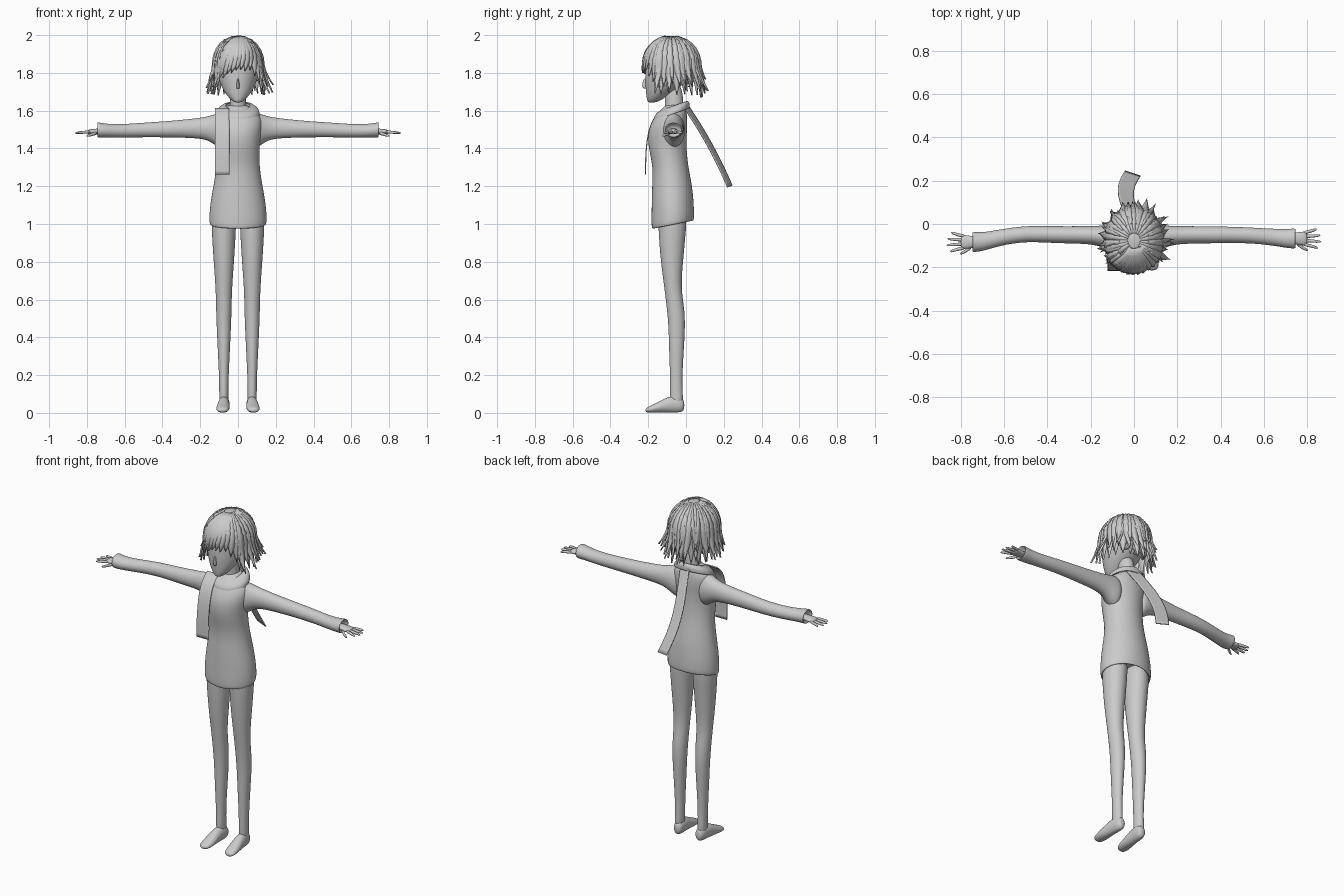
import bpy, bmesh, math, random
from mathutils import Vector as V

random.seed(4)
cube = bpy.data.objects.get("Cube")
if cube:
    bpy.data.objects.remove(cube)

GREY = (0.6, 0.6, 0.6, 1)
mat = bpy.data.materials.new("plain grey")
mat.use_nodes = True
mat.diffuse_color = GREY
mat.node_tree.nodes["Principled BSDF"].inputs["Base Color"].default_value = GREY


def finish(name, bm, subdiv=2, thick=0, fix=True):
    if fix:
        bmesh.ops.recalc_face_normals(bm, faces=bm.faces[:])
    for f in bm.faces:
        f.smooth = True
    me = bpy.data.meshes.new(name)
    bm.to_mesh(me)
    bm.free()
    me.materials.append(mat)
    ob = bpy.data.objects.new(name, me)
    bpy.context.collection.objects.link(ob)
    if subdiv:
        m = ob.modifiers.new("smooth", 'SUBSURF')
        m.levels = m.render_levels = subdiv
    if thick:
        ob.modifiers.new("thickness", 'SOLIDIFY').thickness = thick
    return ob


def add_loft(bm, rows, n=16, caps=True):
    """Skin elliptical rings given as (centre, half axis u, half axis v)."""
    rings = []
    for c, u, v in rows:
        turns = [2 * math.pi * k / n for k in range(n)]
        rings.append([bm.verts.new(c + u * math.cos(t) + v * math.sin(t)) for t in turns])
    for a, b in zip(rings, rings[1:]):
        for k in range(n):
            bm.faces.new((a[k], a[k - 1], b[k - 1], b[k]))
    if caps:
        bm.faces.new(rings[0])
        bm.faces.new(rings[-1])


def loft(name, rows, n=16, caps=True, thick=0, subdiv=2):
    bm = bmesh.new()
    add_loft(bm, rows, n, caps)
    return finish(name, bm, subdiv, thick)


def level(z, half, y0, y1, x=0, tilt=0):
    """Horizontal ring, optionally rising toward the back."""
    d = (y1 - y0) / 2
    return V((x, (y0 + y1) / 2, z)), V((half, 0, 0)), V((0, d, d * tilt))


def across(x, y, z, hy, hz):
    return V((x, y, z)), V((0, hy, 0)), V((0, 0, hz))


# sweater body, with the hem folded inward
loft("sweater", [
    level(1.07, .12, -.145, .01, 0, .2), level(1.0, .138, -.165, .03, 0, .2),
    level(.992, .152, -.182, .043, 0, .2), level(1.02, .156, -.186, .046, 0, .2),
    level(1.1, .152, -.184, .044), level(1.2, .133, -.182, .036),
    level(1.3, .116, -.176, .014), level(1.4, .115, -.2, .004),
    level(1.48, .125, -.206, .006), level(1.54, .135, -.185, .01),
    level(1.585, .115, -.155, .006), level(1.612, .075, -.125, 0),
    level(1.635, .045, -.105, -.015)])

loft("neck", [level(1.56, .05, -.115, -.01), level(1.63, .043, -.11, -.012),
              level(1.75, .043, -.12, -.02)])

# head with a pointed chin
loft("head", [
    level(1.642, .014, -.2, -.165), level(1.655, .036, -.207, -.13),
    level(1.69, .068, -.212, -.08), level(1.74, .095, -.217, -.01),
    level(1.8, .115, -.218, .04), level(1.87, .122, -.215, .055),
    level(1.93, .1, -.19, .04), level(1.97, .05, -.14, 0)], 20)
loft("nose", [level(1.715, .012, -.225, -.195), level(1.73, .009, -.238, -.195),
              level(1.775, .005, -.224, -.2)], 8)

# arms, hands, legs and feet for both sides
for side, s, mid, wrist in (("left", 1, -.05, -.067), ("right", -1, -.043, -.083)):
    loft(side + "_sleeve", [
        across(s * .06, -.075, 1.49, .07, .1), across(s * .11, -.065, 1.497, .062, .092),
        across(s * .155, -.055, 1.507, .048, .064), across(s * .22, -.05, 1.507, .041, .053),
        across(s * .36, -.05, 1.502, .04, .044), across(s * .5, mid, 1.498, .037, .039),
        across(s * .62, (mid + wrist) / 2, 1.492, .038, .036),
        across(s * .7, wrist, 1.494, .044, .037), across(s * .742, wrist, 1.498, .048, .042),
        across(s * .748, wrist, 1.498, .043, .037), across(s * .72, wrist, 1.496, .028, .024)])
    bm = bmesh.new()
    add_loft(bm, [across(s * .7, wrist, 1.492, .024, .018),
                  across(s * .745, wrist, 1.49, .028, .016),
                  across(s * .785, wrist, 1.488, .036, .014),
                  across(s * .8, wrist, 1.487, .03, .009)], 10)
    for k, reach in enumerate((.85, .867, .864, .845)):
        y = (k - 1.5) * .02
        add_loft(bm, [across(s * .775, wrist + y * .85, 1.488, .009, .009),
                      across(s * .82, wrist + y * 1.15, 1.486, .0085, .0085),
                      across(s * reach, wrist + y * 1.5, 1.481, .006, .006)], 8)
    add_loft(bm, [across(s * .745, wrist - .018, 1.483, .011, .012),
                  across(s * .775, wrist - .042, 1.473, .009, .009),
                  across(s * .805, wrist - .056, 1.465, .006, .006)], 8)
    finish(side + "_hand", bm, 1)

    x = s * .075
    loft(side + "_leg", [
        level(1.1, .068, -.15, .01, x), level(.97, .066, -.148, .002, x),
        level(.8, .055, -.135, -.015, x), level(.66, .044, -.115, -.026, x),
        level(.56, .042, -.103, -.008, x), level(.46, .039, -.093, -.003, x),
        level(.32, .032, -.09, -.012, x), level(.18, .025, -.084, -.02, x),
        level(.1, .025, -.086, -.016, x), level(.03, .024, -.08, -.015, x)])
    foot = [(-.008, .04, .018, .028), (-.03, .043, .03, .043), (-.08, .047, .031, .047),
            (-.13, .034, .035, .034), (-.18, .021, .037, .021), (-.216, .014, .026, .013)]
    loft(side + "_foot", [(V((x + s * -.3 * (y + .08) * .2, y, z)), V((hx, 0, 0)), V((0, 0, hz)))
                          for y, z, hx, hz in foot], 12)

# scarf loop and its two hanging tails
loft("scarf_loop", [
    level(1.628, .066, -.125, .002, 0, .35), level(1.624, .09, -.15, .014, 0, .35),
    level(1.603, .114, -.172, .022, 0, .35), level(1.58, .116, -.172, .02, 0, .35)],
    20, False, .006)


def tail(name, path, wide):
    bm = bmesh.new()
    rows = [[bm.verts.new(V(p) + V(wide) * k) for k in (-1, 0, 1)] for p in path]
    for a, b in zip(rows, rows[1:]):
        for k in (0, 1):
            bm.faces.new((a[k], a[k + 1], b[k + 1], b[k]))
    ob = finish(name, bm, 2, .006)
    ob.modifiers["smooth"].boundary_smooth = 'PRESERVE_CORNERS'


tail("scarf_front_tail", [(-.085, -.115, 1.615), (-.085, -.168, 1.575), (-.083, -.2, 1.5),
                          (-.083, -.212, 1.42), (-.084, -.217, 1.34), (-.083, -.217, 1.262)],
     (.038, 0, 0))
tail("scarf_back_tail", [(.01, -.005, 1.635), (-.005, .035, 1.575), (-.03, .095, 1.48),
                         (-.04, .15, 1.38), (-.03, .195, 1.29), (-.005, .235, 1.2)],
     (.036, -.012, -.004))

# hair: a cap over the skull plus tapered locks
CENTRE, RX, RY, RZ = V((0, -.075, 1.845)), .133, .15, .148


def scalp(azimuth, d, flare, lift):
    """Point on the hair: d 0-1 runs crown to brow level, beyond 1 hangs down."""
    a = math.radians(azimuth)
    e = math.radians(86 * max(0, 1 - d))
    drop = max(0, d - 1)
    r = math.cos(e) * lift * (1 + flare * drop ** 1.5)
    return CENTRE + V((RX * r * math.cos(a), RY * r * math.sin(a),
                       RZ * lift * math.sin(e) - .15 * drop))


def add_lock(bm, a0, a1, d0, d1, flare, lift, width, steps=8):
    pts = [scalp(a0 + (a1 - a0) * t, d0 + (d1 - d0) * t, flare, lift)
           for t in (k / steps for k in range(steps + 1))]
    rows = []
    for i, p in enumerate(pts):
        t = i / steps
        run = pts[min(i + 1, steps)] - pts[max(i - 1, 0)]
        out = V((p.x - CENTRE.x, p.y - CENTRE.y, max(0, p.z - CENTRE.z))).normalized()
        w = run.cross(out).normalized() * width * min(.45 + 1.4 * t, 1, 2.2 * (1 - t) + .06)
        rows.append([bm.verts.new(q) for q in (p - w - out * .004, p + out * .004, p + w - out * .004)])
    for a, b in zip(rows, rows[1:]):
        for k in (0, 1):
            bm.faces.new((a[k], a[k + 1], b[k + 1], b[k]))


bm = bmesh.new()
bmesh.ops.create_uvsphere(bm, u_segments=32, v_segments=20, radius=1)
for v in bm.verts:
    v.co = CENTRE + V((v.co.x * RX, v.co.y * RY, v.co.z * RZ))
low = [f for f in bm.faces
       if f.calc_center_median().z < 1.79 - .6 * (f.calc_center_median().y + .075)]
bmesh.ops.delete(bm, geom=low, context='FACES')
finish("hair_cap", bm, 0, .004)

# under layer, long and close to the neck
bm = bmesh.new()
for k in range(15):
    a = -22 + 224 * k / 14
    add_lock(bm, a, a, .5, 2.1 + random.uniform(-.08, .08), .06, 1.0, .026)
finish("hair_under_layer", bm, 0, .003)

# outer layer, flaring at the tips
bm = bmesh.new()
for k in range(19):
    a = -34 + 248 * k / 18
    add_lock(bm, a, a + random.uniform(-10, 10), .1, random.uniform(1.75, 2.08),
             random.uniform(.15, .4), 1.02, .025)
for k in range(12):
    a = -25 + 230 * k / 11
    add_lock(bm, a, a + random.uniform(-14, 14), .3, random.uniform(1.45, 1.75),
             random.uniform(.35, .6), 1.03, .015)
finish("hair_outer_layer", bm, 0, .003)

# fringe swept from a parting above the left eye
bm = bmesh.new()
for k in range(9):
    t = k / 8
    add_lock(bm, -62 - 50 * t, -74 - 82 * t, .12, 1.22 + .55 * t ** 2 + random.uniform(-.05, .05),
             .1, 1.035 + .004 * (k % 2), .027)
for k in range(4):
    add_lock(bm, -55 + 8 * k, -62 + 12 * k, .15, 1.2 + .22 * (3 - abs(k - 3)) * .4 + .12 * k,
             .12, 1.035, .024)
for a, d in ((-32, 1.95), (212, 2.0), (222, 1.8)):
    add_lock(bm, a, a, .4, d, .1, 1.04, .018)
finish("hair_fringe", bm, 0, .003)
